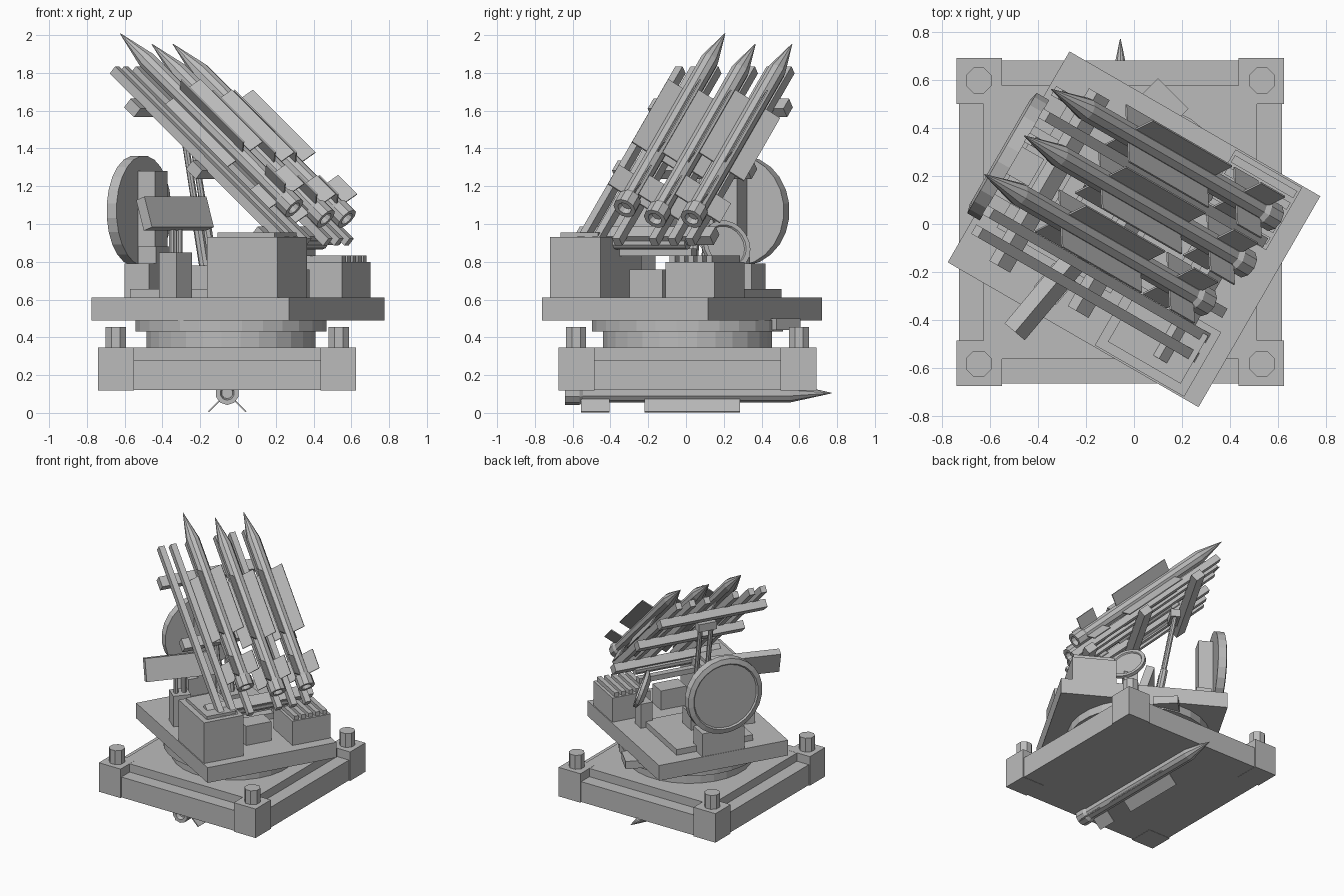
import bpy, bmesh
from math import radians, pi, cos, sin
from mathutils import Matrix, Vector

if "Cube" in bpy.data.objects:
    bpy.data.objects.remove(bpy.data.objects["Cube"])

grey = bpy.data.materials.new("plain_grey")
grey.use_nodes = True
COLOR = (0.5, 0.5, 0.5, 1)
grey.diffuse_color = COLOR
grey.node_tree.nodes["Principled BSDF"].inputs["Base Color"].default_value = COLOR


def move(x, y, z):
    return Matrix.Translation((x, y, z))


def turn(angle, axis):
    return Matrix.Rotation(radians(angle), 4, axis)


def finish(name, bm, frame):
    bmesh.ops.recalc_face_normals(bm, faces=bm.faces[:])
    mesh = bpy.data.meshes.new(name)
    bm.to_mesh(mesh)
    bm.free()
    mesh.materials.append(grey)
    obj = bpy.data.objects.new(name, mesh)
    obj.matrix_world = frame
    bpy.context.collection.objects.link(obj)
    return obj


def box(name, frame, xs, ys, zs):
    """Box between limits on each axis."""
    bm = bmesh.new()
    bmesh.ops.create_cube(bm, size=1)
    for v in bm.verts:
        v.co = [(a + b) / 2 + (b - a) * c for (a, b), c in zip((xs, ys, zs), v.co)]
    return finish(name, bm, frame)


def lathe(name, frame, profile, sides):
    """Turn (position, radius) points around the local x axis."""
    bm = bmesh.new()
    rings = []
    for x, r in profile:
        rings.append([bm.verts.new((x, r * cos(2 * pi * (i + .5) / sides),
                                    r * sin(2 * pi * (i + .5) / sides)))
                      for i in range(sides)])
    for a, b in zip(rings, rings[1:]):
        for i in range(sides):
            j = (i + 1) % sides
            bm.faces.new((a[i], a[j], b[j], b[i]))
    bm.faces.new(rings[0])
    bm.faces.new(rings[-1])
    return finish(name, bm, frame)


def column(name, frame, x, y, z0, z1, r, sides):
    return lathe(name, frame @ move(x, y, 0) @ turn(-90, 'Y'),
                 [(z0, r), (z1, r)], sides)


def rod(name, frame, start, end, r, sides=8):
    a, b = Vector(start), Vector(end)
    rot = (b - a).to_track_quat('X', 'Z').to_matrix().to_4x4()
    return lathe(name, frame @ Matrix.Translation(a) @ rot,
                 [(0, r), ((b - a).length, r)], sides)


def missile(name, frame):
    """Missile along local x, tail at zero."""
    lathe(name + "_body", frame,
          [(.03, .03), (0, .038), (0, .063), (.075, .063), (.095, .05),
           (1.19, .05), (1.41, .002)], 10)
    for k, angle in enumerate((45, -45)):
        f = frame @ turn(angle, 'X')
        box(f"{name}_wing_{k}", f, (.42, .925), (-.141, .141), (-.004, .004))
        box(f"{name}_tail_fin_{k}", f, (.083, .236), (-.141, .141), (-.004, .004))


# Square foundation with a stepped top, corner blocks and bolts
base = move(-.057, .008, 0)
H = .673
box("base_slab", base, (-H, H), (-H, H), (.12, .28))
box("base_step", base, (-.57, .57), (-.57, .57), (.28, .345))
for sx in (-1, 1):
    for sy in (-1, 1):
        box("base_corner", base, sorted((sx * .493, sx * .683)),
            sorted((sy * .493, sy * .683)), (.118, .346))
        column("corner_bolt", base, sx * .59, sy * .59, .345, .455, .058, 8)

# Spare missile beneath the foundation
missile("stowed_missile", move(-.057, -.64, .105) @ turn(90, 'Z'))

# Turntable
column("turntable_drum", base, .02, 0, .34, .435, .45, 28)
column("turntable_ring", base, .02, 0, .43, .492, .51, 28)
box("platform_bracket", move(.1, .48, 0) @ turn(45, 'Z'),
    (-.09, .09), (-.09, .09), (.44, .5))

# Rotated platform
P = move(0, -.022, 0) @ turn(-30, 'Z')
box("platform", P, (-.6035, .6035), (-.5075, .5075), (.49, .61))
box("deck_plate", P, (-.5, .05), (-.28, .32), (.61, .655))

# Equipment cabinets
box("large_cabinet", P, (.1, .53), (-.5, -.19), (.61, .93))
box("cabinet_lid", P, (.14, .49), (-.46, -.23), (.93, .955))
box("small_cabinet", P, (.2, .52), (.2, .5), (.61, .8))
for i in range(5):
    v = .22 + i * .056
    box("cooling_rib", P, (.21, .51), (v, v + .034), (.8, .832))

# Tail pivot between the cabinets
box("pivot_block", P, (.24, .38), (-.1, .1), (.61, .76))
rod("pivot_bar", P, (.37, -.25, .9), (.37, .25, .9), .035, 10)
box("pivot_lower_bar", P, (.28, .33), (-.25, .25), (.83, .87))

# Large radar dish, facing away from the launcher
lathe("radar_dish", P @ move(-.575, 0, 1.07) @ turn(180, 'Z'),
      [(0, .292), (.06, .292), (.07, .255), (.06, .245)], 24)
box("radar_back", P, (-.58, -.47), (-.065, .065), (.86, 1.28))
box("radar_foot", P, (-.6, -.45), (-.165, .165), (.61, .79))
box("radar_neck", P, (-.56, -.45), (-.09, .09), (.79, .88))

# Small tilted dish
small = Vector((.82, .45, .33)).to_track_quat('X', 'Z').to_matrix().to_4x4()
lathe("small_dish", move(.23, .205, .88) @ small,
      [(-.03, .08), (0, .14), (.025, .14), (.025, .115), (.015, .11)], 20)
box("small_dish_stand", P, (.02, .12), (.27, .36), (.61, .8))

# Slanted operator panel
C = move(-.33, -.25, 0) @ turn(50, 'Z')
box("panel", C @ move(0, 0, 1.055) @ turn(-18, 'X'),
    (-.26, .25), (-.03, .03), (-.085, .085))
box("panel_base", C, (-.065, .065), (-.06, .06), (.61, .85))
for x in (-.03, .03):
    rod("panel_post", C, (x, 0, .85), (x, 0, 1.0), .018)

# Hydraulic support for the launcher
box("lift_base", P, (-.25, -.1), (-.09, .09), (.65, .78))
for v in (-.042, .042):
    rod("lift_cylinder", P, (-.18, v, .77), (-.225, v, 1.02), .028)
    rod("lift_piston", P, (-.22, v, 1.0), (-.31, v, 1.5), .018)
box("lift_head", P, (-.34, -.27), (-.07, .07), (1.46, 1.52))

# Inclined launcher: cross beams, rails and three missiles
L = P @ move(-.026, 0, 1.29) @ turn(180, 'Z') @ turn(-41, 'Y')
for s in (-.53, 0, .5):
    box("cross_beam", L, (s - .04, s + .04), (-.415, .415), (-.035, .025))
for y in (.333, .24, .114, -.109, -.225, -.333):
    box("launch_rail", L, (-.64, .75), (y - .022, y + .022), (.02, .07))
for i, (y, s) in enumerate(((.114, -.465), (-.109, -.55), (-.333, -.55))):
    missile(f"missile_{i}", L @ move(s, y, .13))
